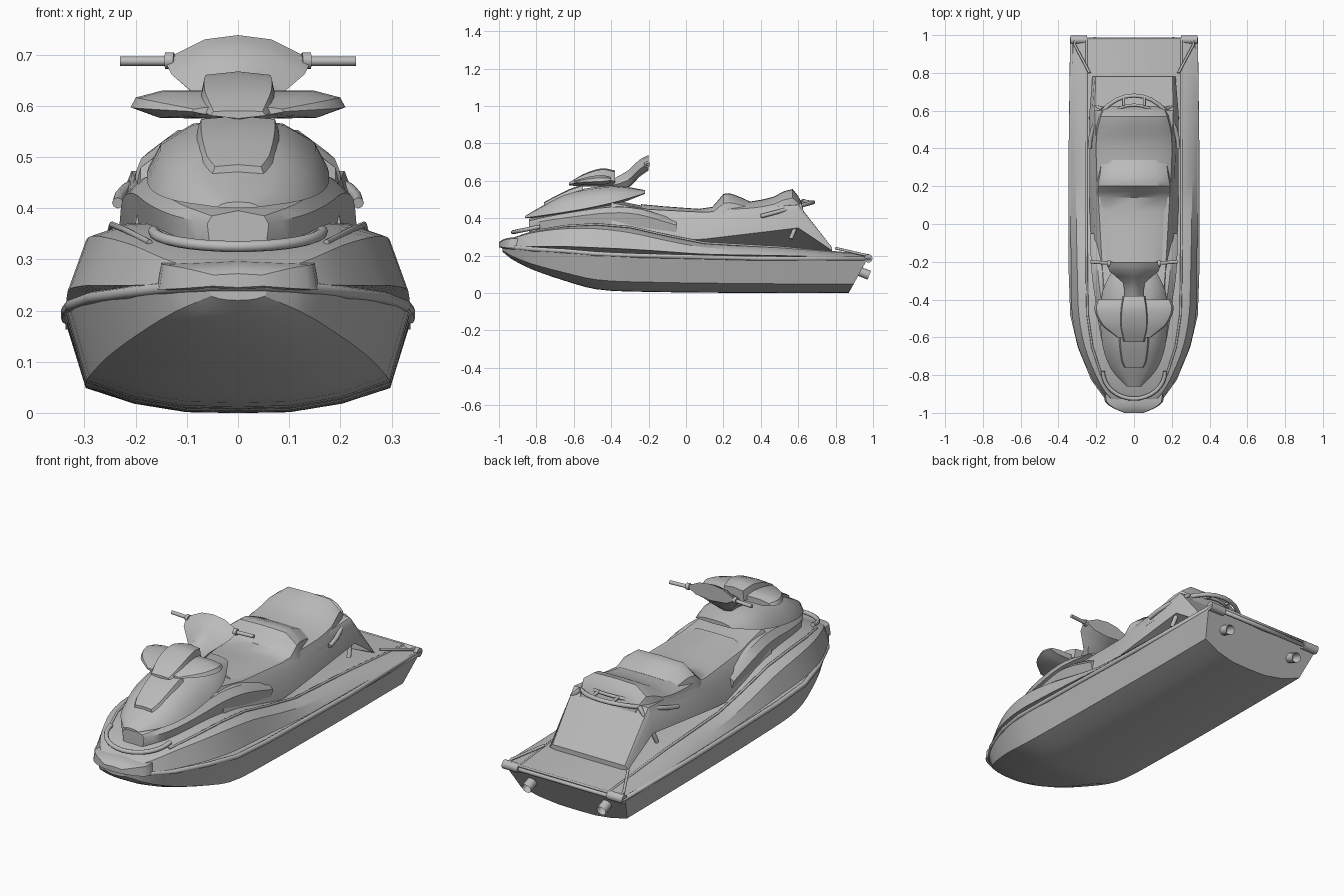
import bpy, bmesh, math
from mathutils import Vector, Matrix

if "Cube" in bpy.data.objects:
    bpy.data.objects.remove(bpy.data.objects["Cube"])

GREY = bpy.data.materials.new("plain_grey")
GREY.use_nodes = True
GREY.diffuse_color = (0.5, 0.5, 0.5, 1)
GREY.node_tree.nodes["Principled BSDF"].inputs["Base Color"].default_value = GREY.diffuse_color


def finish(name, bm, angle):
    bmesh.ops.recalc_face_normals(bm, faces=bm.faces)
    mesh = bpy.data.meshes.new(name)
    bm.to_mesh(mesh)
    bm.free()
    mesh.materials.append(GREY)
    obj = bpy.data.objects.new(name, mesh)
    bpy.context.collection.objects.link(obj)
    bpy.ops.object.select_all(action='DESELECT')
    obj.select_set(True)
    bpy.context.view_layer.objects.active = obj
    bpy.ops.object.shade_smooth_by_angle(angle=math.radians(angle))


def smooth_stations(stations, steps):
    """Smooth in-between stations along the length."""
    keys = [Vector(station) for station in stations]
    last = len(keys) - 1

    def slope(i):
        a, b = keys[max(i - 1, 0)], keys[min(i + 1, last)]
        return (b - a) / (b[0] - a[0])

    rows = []
    for i in range(last):
        a, b = keys[i], keys[i + 1]
        length = b[0] - a[0]
        for step in range(steps):
            t = step / steps
            ease = t * t * (3 - 2 * t)
            bend = length * t * (1 - t) * ((1 - t) * slope(i) - t * slope(i + 1))
            row = a.lerp(b, ease) + bend
            row[0] = a[0] + length * t
            rows.append(row)
    return rows + [keys[last]]


def loft(name, stations, section, end_section=None, steps=3, rake=0, angle=35):
    """Station: y, half width, top z, bottom z. Section: fractions of width and
    height from top to bottom, blended into end_section towards the back."""
    end_section = end_section or section
    rows = smooth_stations(stations, steps)
    start, finish_y = rows[0][0], rows[-1][0]
    bm = bmesh.new()
    rings = []
    for row in rows:
        y, width, top, bottom = row
        blend = (y - start) / (finish_y - start)
        side = []
        for p, q in zip(section, end_section):
            fx, fz = Vector(p).lerp(Vector(q), blend)
            side.append((width * fx, bottom + (top - bottom) * fz))
        outline = [(0, top)] + side + [(0, bottom)] + [(-x, z) for x, z in reversed(side)]
        lean = rake if row is rows[-1] else 0
        rings.append([bm.verts.new((x, y + lean * z, z)) for x, z in outline])
    for a, b in zip(rings, rings[1:]):
        for i in range(len(a)):
            bm.faces.new((a[i - 1], a[i], b[i], b[i - 1]))
    bm.faces.new(rings[0])
    bm.faces.new(rings[-1])
    finish(name, bm, angle)


def tube(name, paths, radius, closed=False):
    curve = bpy.data.curves.new(name, 'CURVE')
    curve.dimensions = '3D'
    curve.bevel_depth = radius
    curve.bevel_resolution = 2
    curve.use_fill_caps = True
    for path in paths:
        spline = curve.splines.new('POLY')
        spline.points.add(len(path) - 1)
        for point, co in zip(spline.points, path):
            point.co = (*co, 1)
        spline.use_cyclic_u = closed
        spline.use_smooth = True
    curve.materials.append(GREY)
    obj = bpy.data.objects.new(name, curve)
    bpy.context.collection.objects.link(obj)


def mirrored(path):
    return [(-x, y, z) for x, y, z in path]


def across(path):
    """Join a path to its own mirror image."""
    return [mirrored(path)[::-1] + list(path)]


def both(path):
    return [path, mirrored(path)]


def arc(width, y, depth, z, rise):
    """Half ellipse bowed along y, rising towards its middle."""
    angles = [math.pi * (i / 16 - 0.5) for i in range(17)]
    return [[(width * math.sin(a), y + depth * math.cos(a), z + rise * math.cos(a))
             for a in angles]]


def cylinder(name, start, end, radius, hollow=False):
    start, end = Vector(start), Vector(end)
    axis = end - start
    turn = axis.to_track_quat('Z', 'Y').to_matrix().to_4x4()
    bm = bmesh.new()
    bmesh.ops.create_cone(bm, cap_ends=True, segments=16, radius1=radius, radius2=radius,
                          depth=axis.length)
    if hollow:
        cap = max(bm.faces, key=lambda face: face.calc_center_median().z)
        bmesh.ops.inset_region(bm, faces=[cap], thickness=radius * 0.3)
        bmesh.ops.translate(bm, verts=cap.verts, vec=(0, 0, -axis.length * 0.6))
    bmesh.ops.transform(bm, matrix=Matrix.Translation((start + end) / 2) @ turn, verts=bm.verts)
    finish(name, bm, angle=35)


# Hull with a hard chine and a raked transom
hull = [(-.98, .06, .25, .22), (-.93, .14, .245, .18), (-.82, .22, .235, .125),
        (-.65, .29, .225, .066), (-.48, .33, .21, .02), (-.25, .338, .2, .007),
        (.4, .338, .185, 0), (.87, .338, .18, 0)]
loft("hull", hull, [(1, 1), (.88, .27), (.6, .1), (.3, .01)], rake=.55, angle=30)

# Rub rail follows the top edge of the hull
edge = [(width - .004, y, top) for y, width, top, bottom in hull[:-1]]
tube("rub_rail", across(edge + [(.33, .98, .182)]), .012, closed=True)

# Upper deck: raised bow shoulders falling away to the footwells
deck = [(-.97, .08, .275, .24), (-.9, .165, .305, .235), (-.8, .23, .335, .225),
        (-.65, .295, .36, .215), (-.48, .328, .37, .2), (-.3, .333, .355, .19),
        (-.1, .335, .31, .185), (.1, .335, .27, .18), (.5, .335, .247, .175),
        (.98, .335, .203, .175)]
loft("deck", deck, [(.62, 1), (.87, .96), (1, .2)], [(.76, 1), (.95, .5), (1, .4)], angle=28)
strake = [(width * .75, y, top - .002) for y, width, top, bottom in deck[2:]]
tube("deck_strake", both(strake), .006)

# Bow bumper, splash lip and stern lip
loft("bow_bumper", [(-1, .05, .272, .245), (-.975, .11, .288, .238), (-.94, .154, .296, .235),
                    (-.88, .155, .3, .235)], [(.95, .9), (1, .1)], steps=2)
tube("bow_lip", arc(.165, -.78, -.145, .355, -.03), .011)
tube("stern_lip", across([(.31, .98, .2), (.315, .95, .205), (.235, .8, .24)]), .007)

# Stern corners and outlets
for side in (-1, 1):
    cylinder("stern_corner", (side * .25, .975, .185), (side * .337, .975, .185), .022)
    cylinder("stern_outlet", (side * .21, .89, .13), (side * .21, .98, .095), .025, hollow=True)

# Central body below the seat, ending in the sloping rear panel
loft("seat_base", [(-.4, .22, .5, .2), (-.2, .23, .46, .2), (.1, .235, .44, .2),
                   (.6, .235, .475, .2), (.78, .22, .245, .2)],
     [(.7, .94), (.88, .7), (1, .2)], [(.92, 1), (.95, .9), (1, .6)], steps=1, angle=25)

# Two-level saddle
saddle = [(.6, .98), (.9, .7), (1, .15)]
loft("front_seat", [(-.24, .17, .475, .38), (0, .205, .455, .36), (.14, .21, .46, .36),
                    (.2, .212, .53, .36), (.26, .2, .525, .37), (.34, .19, .49, .38)],
     saddle, steps=2)
loft("rear_seat", [(.2, .215, .48, .37), (.35, .222, .49, .37), (.47, .22, .515, .38),
                   (.57, .195, .556, .4), (.625, .17, .47, .4)], saddle, steps=2)

# Grab rail behind the seat
tube("grab_rail", arc(.235, .4, .28, .41, .075), .011)
tube("grab_rail_inner", arc(.2, .42, .21, .42, .075), .008)
tube("grab_rail_link", both([(.055, .675, .485), (.055, .625, .493)]), .008)
tube("grab_rail_leg", both([(.165, .61, .47), (.205, .62, .43), (.23, .56, .29)]), .011)

# Front cowling: flared lower body, hood shell and hood panel
loft("lower_cowl", [(-.84, .06, .395, .31), (-.75, .13, .42, .31), (-.6, .175, .45, .31),
                    (-.4, .205, .48, .31), (-.25, .225, .47, .3), (-.05, .232, .41, .25)],
     [(.85, .88), (1, .7), (.92, .2)])
loft("hood", [(-.86, .04, .412, .4), (-.77, .12, .465, .405), (-.65, .165, .53, .415),
              (-.5, .178, .565, .44), (-.35, .165, .572, .48), (-.22, .1, .55, .53)],
     [(.5, .93), (.85, .6), (1, .15)])
loft("hood_panel", [(-.76, .05, .485, .46), (-.72, .068, .507, .48), (-.62, .08, .557, .52),
                    (-.55, .08, .58, .54)], [(.9, .85), (1, .3)], steps=2)

# Instrument visor with mirror wings
loft("mirror_wings", [(-.6, .09, .597, .583), (-.53, .175, .62, .576), (-.45, .21, .63, .575),
                      (-.4, .195, .62, .59)], [(.7, 1), (.95, .75), (1, .4), (.75, .05)])
loft("instrument_visor", [(-.625, .055, .59, .575), (-.55, .075, .635, .57),
                          (-.45, .073, .667, .57), (-.38, .06, .655, .56)],
     [(.87, .93), (1, .4)])

# Steering column and handlebar
loft("steering_column", [(-.39, .05, .61, .55), (-.31, .06, .655, .56), (-.25, .13, .712, .62),
                         (-.2, .14, .738, .655)], [(.46, .9), (1, .45), (.6, .1)], steps=2)
for side in (-1, 1):
    cylinder("handle_grip", (side * .1, -.21, .687), (side * .23, -.2, .687), .009)
    cylinder("grip_collar", (side * .125, -.21, .688), (side * .142, -.208, .688), .016)
